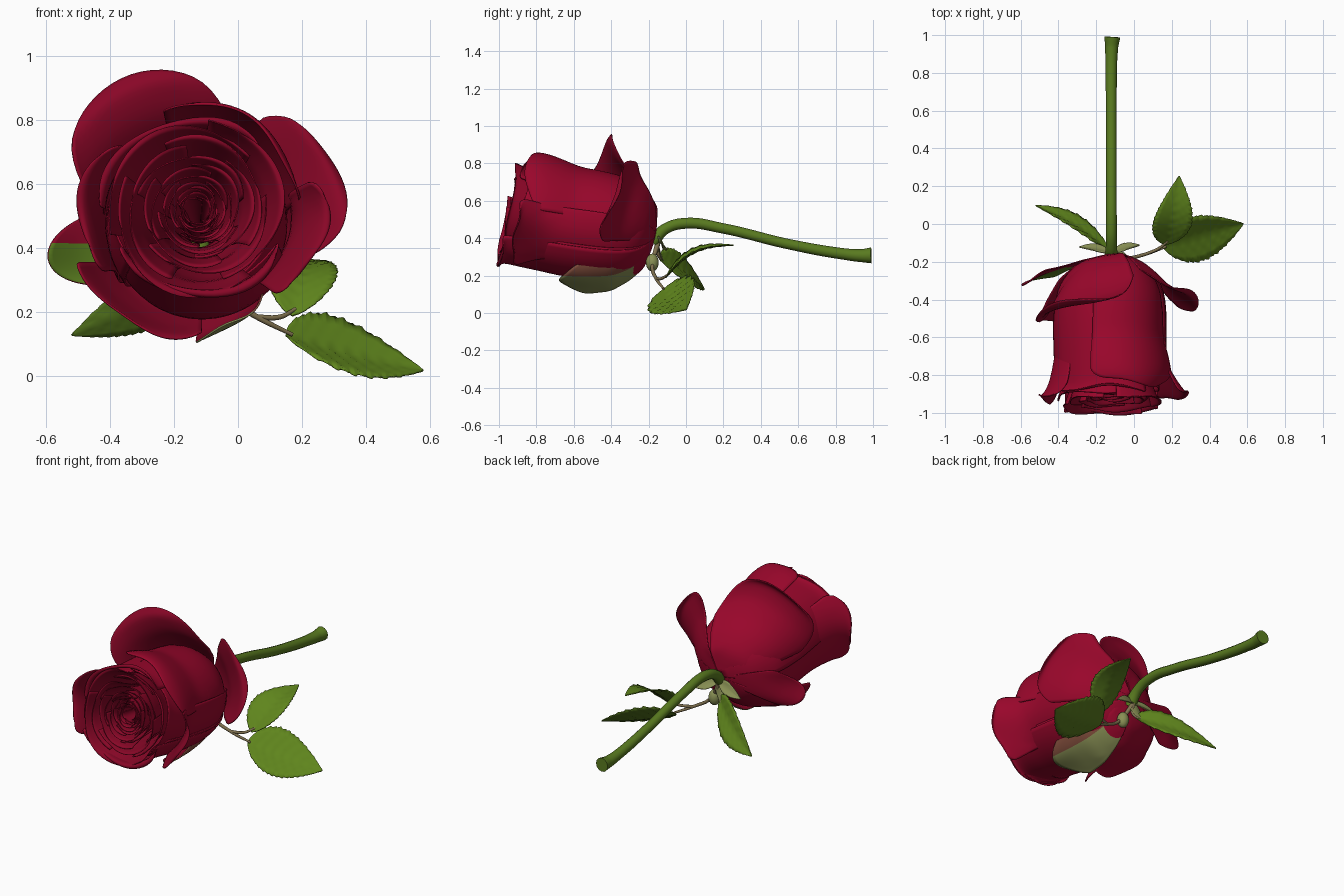
import bpy, math, random
from mathutils import Vector

random.seed(4)
cube = bpy.data.objects.get("Cube")
if cube:
    bpy.data.objects.remove(cube, do_unlink=True)


def material(name, rgb):
    m = bpy.data.materials.new(name)
    m.use_nodes = True
    m.diffuse_color = (*rgb, 1)
    bsdf = m.node_tree.nodes["Principled BSDF"]
    bsdf.inputs["Base Color"].default_value = (*rgb, 1)
    bsdf.inputs["Roughness"].default_value = 0.6
    return m


RED = material("petal red", (0.32, 0.002, 0.024))
DEEP = material("petal inner red", (0.25, 0.002, 0.02))
LEAF = material("leaf green", (0.115, 0.235, 0.012))
UNDER = material("leaf underside", (0.095, 0.19, 0.013))
STEM = material("stem green", (0.10, 0.195, 0.014))
PALE = material("sepal pale green", (0.25, 0.28, 0.09))
BLUSH = material("petal blush brown", (0.22, 0.075, 0.045))
TWIG = material("stalk brown", (0.22, 0.17, 0.08))

# Bloom frame: axis from the stem joint towards the front
BASE = Vector((-0.12, -0.16, 0.42))
AXIS = Vector((-0.01, -0.81, 0.11)).normalized()
SIDE = Vector((1, 0, 0))
UP = Vector((0, 0.134, 0.991))


def grid_object(name, rows, cols, point, mats, thickness, levels=0, paint=None):
    """Surface point(v, u) with v in 0..1 and u in -1..1, given a thickness.

    Materials come in outer and inner pairs; paint(v, u) picks the pair."""
    verts = [point(i / rows, 2 * j / cols - 1)
             for i in range(rows + 1) for j in range(cols + 1)]
    n = cols + 1
    faces = [(i * n + j, (i + 1) * n + j, (i + 1) * n + j + 1, i * n + j + 1)
             for i in range(rows) for j in range(cols)]
    mesh = bpy.data.meshes.new(name)
    mesh.from_pydata(verts, [], faces)
    for m in mats:
        mesh.materials.append(m)
    if paint:
        for p in mesh.polygons:
            row, col = divmod(p.index, cols)
            p.material_index = 2 * paint(row / rows, 2 * col / cols - 1)
    mesh.shade_smooth()
    ob = bpy.data.objects.new(name, mesh)
    bpy.context.collection.objects.link(ob)
    if levels:
        sub = ob.modifiers.new("smooth", "SUBSURF")
        sub.levels = sub.render_levels = levels
    sol = ob.modifiers.new("thickness", "SOLIDIFY")
    sol.thickness = thickness
    sol.offset = -1
    sol.material_offset = 1


def along(profile, t):
    x = min(max(t, 0), 1) * (len(profile) - 1)
    i = min(int(x), len(profile) - 2)
    return Vector(profile[i]).lerp(Vector(profile[i + 1]), x - i)


def petal(name, angle, half, profile, cut=0.12, power=4, spiral=0.04, tilt=0.0,
          ruffle=0.012, mats=(RED, DEEP), paint=None, thickness=0.006):
    phase = random.uniform(0, 6)

    def point(v, u):
        u = -u
        s, r = along(profile, v * (1 - cut * abs(u) ** power))
        wave = ruffle * v ** 4
        r = r * (1 + spiral * u) + wave * math.sin(4 * u + phase)
        s += tilt * u * v + wave * math.cos(5 * u + phase)
        a = math.radians(angle + half * u)
        return BASE + AXIS * s + (SIDE * math.cos(a) + UP * math.sin(a)) * r

    grid_object(name, 14, 14, point, mats, thickness, 1, paint)


# Main cup: wide overlapping petals
CUP = [(0, 0.02), (0.03, 0.14), (0.1, 0.22), (0.2, 0.27), (0.35, 0.285),
       (0.5, 0.28), (0.6, 0.27)]
for k, a in enumerate((20, 140, 260)):
    petal(f"cup_petal_{k + 1}", a, 78, CUP + [(0.67, 0.262), (0.72, 0.262)], cut=0.06)

# Front petals opening out of the cup: angle, half width, cut, rim profile
FRONT = {
    "upper_right_flare": (58, 50, 0.2, [(0.45, 0.295), (0.55, 0.325), (0.64, 0.345),
                                        (0.70, 0.345), (0.73, 0.33)]),
    "right_flare": (-16, 31, 0.16, [(0.6, 0.30), (0.68, 0.345), (0.75, 0.39), (0.74, 0.40)]),
    "left_flare": (176, 38, 0.16, [(0.6, 0.30), (0.7, 0.32), (0.77, 0.355), (0.76, 0.365)]),
    "lower_lip": (272, 64, 0.1, [(0.68, 0.275), (0.78, 0.265), (0.82, 0.275), (0.80, 0.29)]),
    "upper_lip": (112, 66, 0.1, [(0.64, 0.28), (0.71, 0.275), (0.75, 0.285), (0.74, 0.3)]),
}
for name, (a, half, cut, rim) in FRONT.items():
    lower = [(s, r * 1.03) for s, r in CUP if s < rim[0][0] - 0.05]
    petal(name, a, half, lower + rim, cut=cut, power=3, ruffle=0.014)

# Rings of inner petals, each opening like a cone, sinking towards the heart
radius, height = 0.262, 0.79
for ring in range(9):
    for k in range(3):
        a = ring * 47 + k * 120 + random.uniform(-12, 12)
        rim = height - 0.03 * math.sin(math.radians(a)) * radius / 0.26
        prof = [(0.3, radius * 0.45), (0.48, radius * 0.68), (rim - 0.12, radius * 0.82),
                (rim - 0.05, radius * 0.93), (rim, radius), (rim + 0.002, radius * 1.03)]
        petal(f"inner_petal_{ring + 1}_{k + 1}", a, 76, prof, spiral=0.09,
              ruffle=0.035 * radius + 0.002, cut=0.08, power=3, thickness=0.004)
    radius *= 0.80
    height -= 0.008

# Large back petals folded away from the cup
START = [(0, 0.02), (0.035, 0.165)]
petal("tall_back_petal", 117, 50, START + [(0.12, 0.25), (0.22, 0.315), (0.30, 0.39),
      (0.34, 0.48), (0.31, 0.52)], cut=0.46, power=2, tilt=0.08)
petal("right_back_petal", 25, 37, START + [(0.10, 0.25), (0.17, 0.32), (0.22, 0.40),
      (0.25, 0.455), (0.23, 0.475)], cut=0.34, power=2, tilt=-0.06)
petal("lower_back_petal", 234, 38, START + [(0.12, 0.265), (0.22, 0.32), (0.32, 0.36),
      (0.34, 0.375)], cut=0.2, power=2, spiral=-0.08)
petal("left_back_petal", 186, 21, START + [(0.07, 0.27), (0.10, 0.37), (0.15, 0.47)],
      cut=0.34, power=2, mats=(RED, DEEP, RED, UNDER),
      paint=lambda v, u: v > 0.4 and u < 0.1)
petal("small_curled_petal", 294, 25, START + [(0.11, 0.24), (0.2, 0.30), (0.33, 0.325),
      (0.47, 0.335)], cut=0.2, power=3, spiral=-0.11,
      mats=(RED, DEEP, BLUSH, DEEP, PALE, DEEP),
      paint=lambda v, u: 0 if v < 0.35 else 1 if u < -0.35 else 2)


def leaf(name, base, tip, side, width, mats=(LEAF, UNDER), teeth=16, arch=0.05):
    base, tip, side = Vector(base), Vector(tip), Vector(side).normalized()
    run = tip - base
    up = run.cross(side).normalized()

    def point(v, u):
        w = width * max(math.sin(math.pi * v ** 0.75), 0) ** 0.9
        if abs(u) > 0.99:  # toothed edge
            w *= 1 + 0.08 * (v * teeth % 1)
        lift = 0.18 * w * abs(u) + arch * run.length * math.sin(math.pi * v)
        lift += 0.025 * w * math.sin((v * teeth - abs(u) * 3) * math.pi)
        return base + run * v + side * w * u + up * lift

    grid_object(name, 64, 8, point, mats, 0.005)


# Leaves and sepals
leaf("large_leaf", (0.15, -0.12, 0.13), (0.58, 0.0, 0.02), (-0.07, 0.24, 0.19), 0.145,
     arch=-0.02)
leaf("upper_leaf", (0.17, -0.11, 0.19), (0.24, 0.255, 0.365), (-1, 0, 0.1), 0.1, arch=0.13)
leaf("left_leaf", (-0.13, -0.14, 0.29), (-0.52, 0.10, 0.13), (0, -0.42, 0.9), 0.1)
SEPALS = [((-0.29, -0.12, 0.34), (0, -0.5, 0.8)), ((0.03, -0.11, 0.34), (0, 0.5, -0.8)),
          ((-0.16, -0.12, 0.27), (1, 0, 0))]
for k, (tip, side) in enumerate(SEPALS):
    leaf(f"sepal_{k + 1}", (-0.12, -0.15, 0.39), tip, side, 0.035, (PALE, PALE), 2)


def tube(name, points, radius, mat):
    """Round tube through points; the fourth number scales the radius."""
    curve = bpy.data.curves.new(name, "CURVE")
    curve.dimensions = "3D"
    curve.bevel_depth = radius
    curve.bevel_resolution = 4
    curve.use_fill_caps = True
    sp = curve.splines.new("BEZIER")
    sp.bezier_points.add(len(points) - 1)
    for bp, (x, y, z, r) in zip(sp.bezier_points, points):
        bp.co = (x, y, z)
        bp.radius = r
        bp.handle_left_type = bp.handle_right_type = "AUTO"
    curve.materials.append(mat)
    ob = bpy.data.objects.new(name, curve)
    bpy.context.collection.objects.link(ob)


# Main stem with its cut end
tube("stem", [(-0.12, -0.18, 0.38, 1.2), (-0.12, -0.11, 0.45, 1), (-0.12, 0.0, 0.48, 1),
              (-0.12, 0.2, 0.452, 0.95), (-0.12, 0.55, 0.368, 0.95),
              (-0.12, 0.85, 0.315, 1.05), (-0.118, 0.94, 0.307, 1.2),
              (-0.115, 0.99, 0.308, 1.45)], 0.029, STEM)

# Thin leaf stalks
tube("leaf_stalk", [(-0.12, -0.15, 0.38, 1.5), (-0.04, -0.18, 0.25, 1.1),
                    (0.06, -0.16, 0.185, 1), (0.17, -0.12, 0.13, 0.7)], 0.009, TWIG)
tube("upper_leaf_stalk", [(0.06, -0.16, 0.185, 1), (0.13, -0.13, 0.185, 1),
                          (0.18, -0.09, 0.21, 0.7)], 0.008, TWIG)
tube("left_leaf_stalk", [(-0.12, -0.15, 0.38, 1.3), (-0.115, -0.15, 0.32, 1),
                         (-0.15, -0.13, 0.28, 0.8)], 0.009, TWIG)

# Small side bud
bpy.ops.mesh.primitive_uv_sphere_add(segments=20, ring_count=12, radius=0.038,
                                     location=(-0.07, -0.18, 0.27))
bud = bpy.context.object
bud.name = "side_bud"
bud.scale = (0.9, 0.9, 1.25)
bud.data.materials.append(PALE)
bpy.ops.object.shade_smooth()
